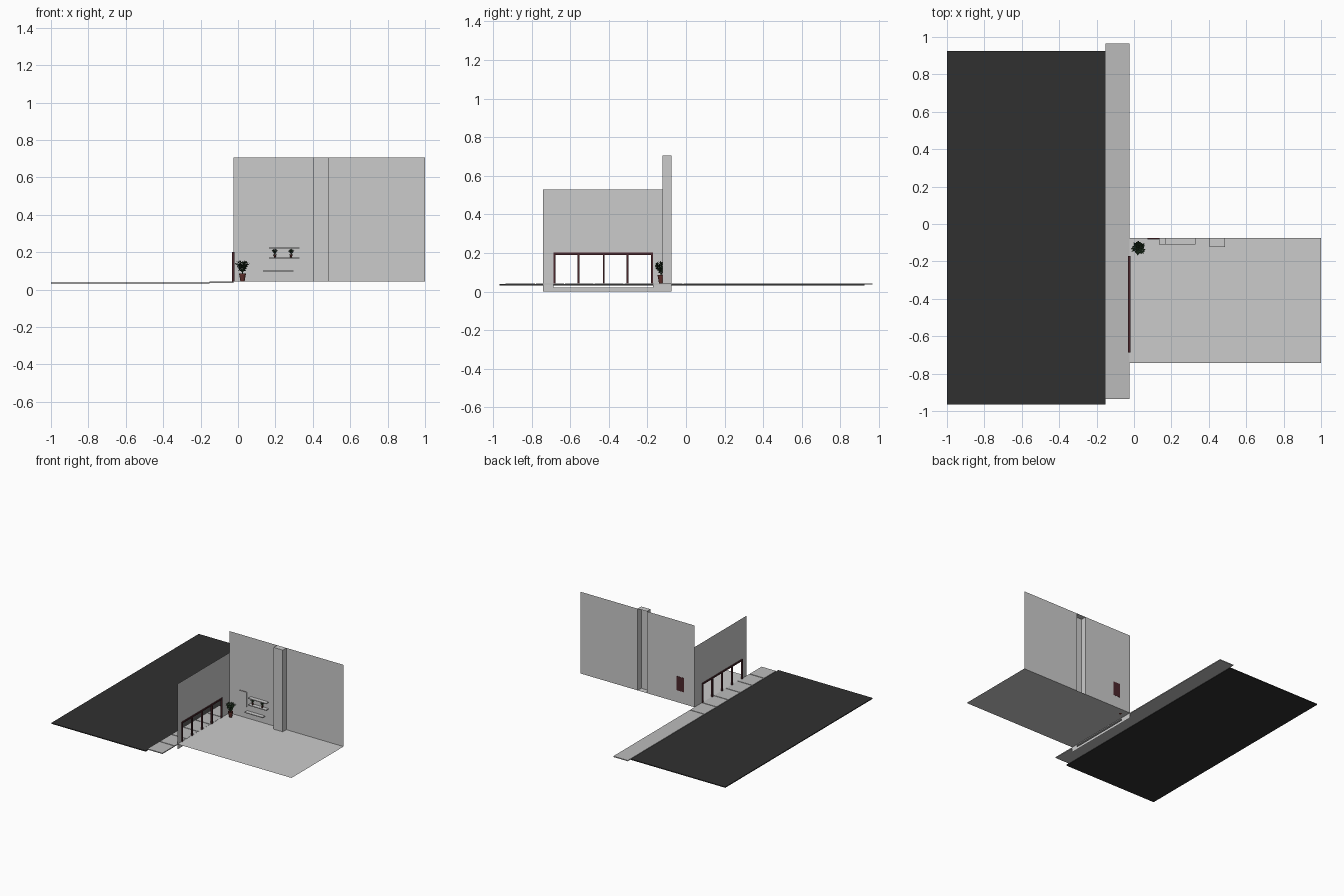
import bpy, bmesh, math, random
from mathutils import Vector

if "Cube" in bpy.data.objects:
    bpy.data.objects.remove(bpy.data.objects["Cube"])

random.seed(4)


def material(name, rgb):
    m = bpy.data.materials.new(name)
    m.diffuse_color = (*rgb, 1)
    m.use_nodes = True
    m.node_tree.nodes["Principled BSDF"].inputs["Base Color"].default_value = m.diffuse_color
    return m


ASPHALT = material("asphalt", (0.03, 0.03, 0.03))
PAVING = material("paving", (0.5, 0.5, 0.5))
FRAME = material("dark_red_wood", (0.07, 0.02, 0.025))
CLAY = material("clay", (0.12, 0.03, 0.025))
LEAF = material("leaf", (0.03, 0.07, 0.03))


def mesh_object(name, verts, faces, mat=None):
    me = bpy.data.meshes.new(name)
    me.from_pydata(verts, [], faces)
    ob = bpy.data.objects.new(name, me)
    bpy.context.collection.objects.link(ob)
    if mat:
        me.materials.append(mat)
    return ob


def box(name, x, y, z, mat=None):
    verts = [(a, b, c) for c in z for b in y for a in x]
    faces = [(0, 2, 3, 1), (4, 5, 7, 6), (0, 1, 5, 4),
             (2, 6, 7, 3), (0, 4, 6, 2), (1, 3, 7, 5)]
    return mesh_object(name, verts, faces, mat)


# Road and pavement
box("road", (-1, -0.153), (-0.965, 0.925), (0.032, 0.039), ASPHALT)
box("pavement_base", (-0.153, -0.024), (-0.935, 0.965), (0.036, 0.0385), PAVING)
joints = [-0.935, -0.78, -0.629, -0.476, -0.322, -0.171, -0.016, 0.965]
for i, (a, b) in enumerate(zip(joints, joints[1:])):
    lo = a if i == 0 else a + 0.003
    hi = b if i == len(joints) - 2 else b - 0.003
    box(f"pavement_slab_{i + 1}", (-0.153, -0.024), (lo, hi), (0.0385, 0.043), PAVING)

# Room floor sheet
WX, Y0, Y1, FZ, TOP = -0.024, -0.742, -0.076, 0.042, 0.705
mesh_object("floor", [(WX, Y0, FZ), (1, Y0, FZ), (1, Y1, FZ), (WX, Y1, FZ)],
            [(0, 1, 2, 3)])

# Back wall sheet folded round the column, with a cap on the column
CX0, CX1, CY = 0.405, 0.487, -0.122
path = [(WX, Y1), (CX0, Y1), (CX0, CY), (CX1, CY), (CX1, Y1), (1, Y1)]
n = len(path)
verts = [(x, y, z) for z in (FZ, TOP) for x, y in path]
faces = [(i, i + 1, n + i + 1, n + i) for i in range(n - 1)]
faces.append((n + 1, n + 2, n + 3, n + 4))
mesh_object("back_wall", verts, faces)

# Street wall sheet with a wide window opening
ys, zs = [Y0, -0.686, -0.172, Y1], [0, 0.022, 0.2, 0.53]
verts = [(WX, y, z) for z in zs for y in ys]
faces = [(4 * r + c, 4 * r + c + 1, 4 * r + c + 5, 4 * r + c + 4)
         for r in range(3) for c in range(3) if (r, c) != (1, 1)]
mesh_object("street_wall", verts, faces)

# Window frame: posts and top rail
FX = (-0.031, -0.018)
for i, y in enumerate([-0.682, -0.556, -0.426, -0.302, -0.177]):
    box(f"window_post_{i + 1}", FX, (y - 0.005, y + 0.005), (FZ, 0.2), FRAME)
box("window_top_rail", FX, (-0.687, -0.172), (0.19, 0.202), FRAME)

# Wall panel set through the back wall, pale front
box("panel_back", (0.072, 0.136), (-0.081, -0.0745), (0.138, 0.253), FRAME)
box("panel_front", (0.071, 0.137), (-0.084, -0.081), (0.137, 0.254))

# Shelves
for name, x0, z in (("upper", 0.167, 0.222), ("middle", 0.167, 0.168),
                    ("lower", 0.135, 0.1)):
    box(name + "_shelf", (x0, x0 + 0.161), (-0.109, Y1), (z - 0.003, z + 0.003))


def potted_plant(name, base, s):
    # Tapered pot with a rim and recessed soil
    prof = [(0, 0), (0.011, 0), (0.017, 0.036), (0.019, 0.036),
            (0.019, 0.043), (0.016, 0.043), (0.015, 0.038), (0, 0.038)]
    k = 16
    verts = [(r * math.cos(a) * s, r * math.sin(a) * s, z * s) for r, z in prof
             for a in (2 * math.pi * j / k for j in range(k))]
    faces = [(i * k + j, i * k + (j + 1) % k, (i + 1) * k + (j + 1) % k, (i + 1) * k + j)
             for i in range(len(prof) - 1) for j in range(k)]
    pot = mesh_object(name + "_pot", verts, faces, CLAY)
    pot.location = base
    bm = bmesh.new()
    bm.from_mesh(pot.data)
    bmesh.ops.remove_doubles(bm, verts=bm.verts, dist=1e-6)
    bm.to_mesh(pot.data)
    bm.free()

    # Arching stems carrying folded pointed leaves
    verts, faces = [], []

    def leaf(p, d, length, width):
        side = d.cross(Vector((0, 0, 1))).normalized() * width
        up = side.cross(d).normalized() * width * 0.5
        o = len(verts)
        mid = p + d * length * 0.5
        verts.extend([p, mid + side + up, p + d * length, mid - side + up])
        faces.extend([(o, o + 1, o + 2), (o, o + 2, o + 3)])

    for i in range(20):
        a = i * 2.4
        reach = 0.03 * math.sqrt((i + 0.5) / 20)
        height = 0.072 - 0.9 * reach + random.uniform(-0.006, 0.006)
        out = Vector((math.cos(a), math.sin(a), 0))
        side = Vector((-math.sin(a), math.cos(a), 0)) * 0.0006
        pts = [out * reach * t ** 1.3 + Vector((0, 0, 0.038 + height * t))
               for t in (0, 0.35, 0.6, 0.8, 1)]
        for p, q in zip(pts, pts[1:]):
            o = len(verts)
            verts.extend([p - side, p + side, q + side, q - side])
            faces.append((o, o + 1, o + 2, o + 3))
        for p in pts[1:]:
            for turn in (-1.2, 0.1, 1.2):
                b = a + turn + random.uniform(-0.4, 0.4)
                d = Vector((math.cos(b), math.sin(b), random.uniform(0.1, 1.1)))
                leaf(p, d.normalized(), random.uniform(0.014, 0.021), 0.0038)
    fol = mesh_object(name + "_leaves", [v * s for v in verts], faces, LEAF)
    fol.location = base


potted_plant("floor_plant", (0.024, -0.129, FZ), 1.0)
potted_plant("shelf_plant_left", (0.197, -0.094, 0.171), 0.4)
potted_plant("shelf_plant_right", (0.284, -0.094, 0.171), 0.4)
